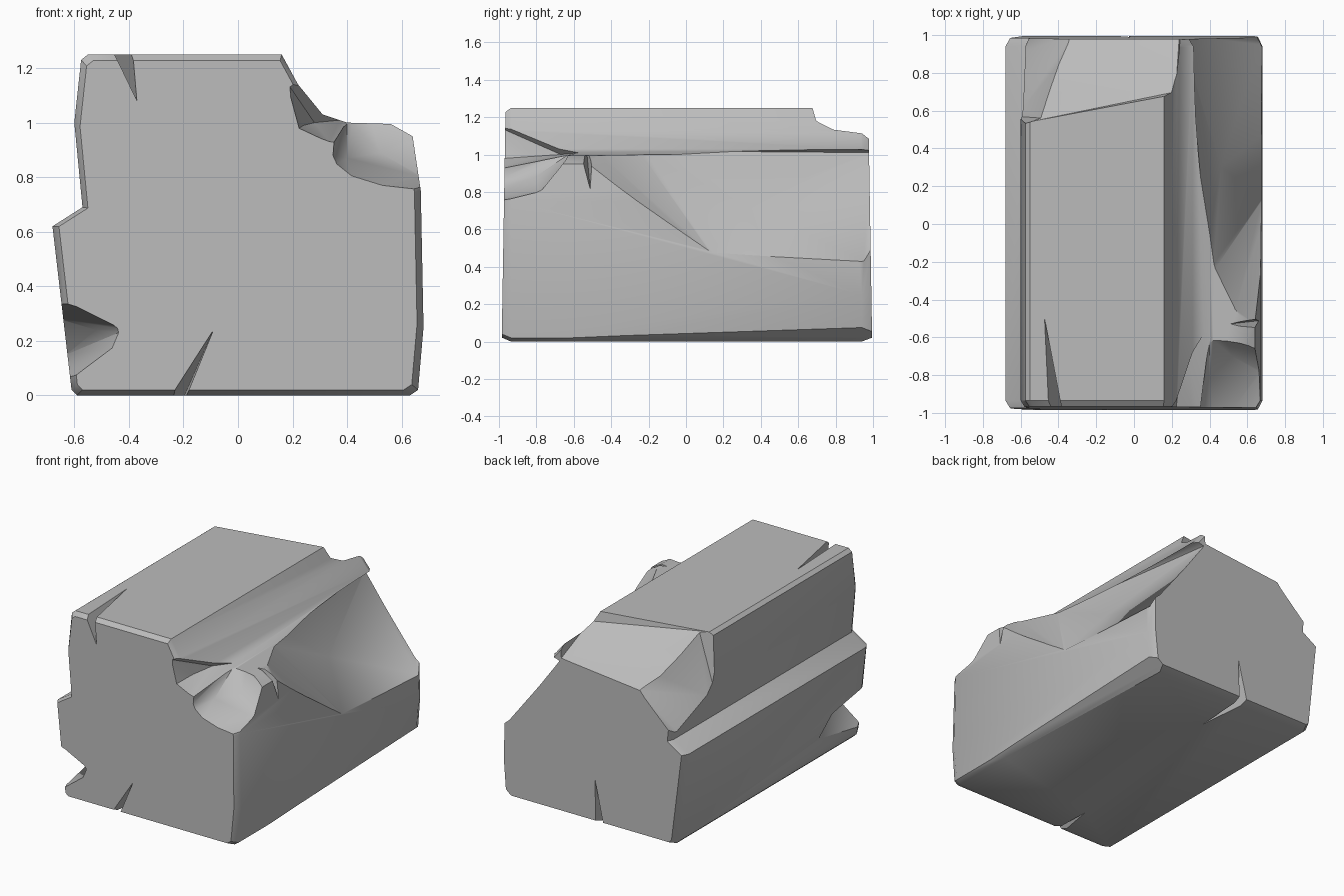
import bpy, bmesh
from mathutils import Vector

cube = bpy.data.objects.get("Cube")
if cube:
    bpy.data.objects.remove(cube, do_unlink=True)

stone = bpy.data.materials.new("grey_stone")
stone.use_nodes = True
GREY = (0.5, 0.5, 0.5, 1)
stone.diffuse_color = GREY
stone.node_tree.nodes["Principled BSDF"].inputs["Base Color"].default_value = GREY


def add_object(name, bm):
    bmesh.ops.recalc_face_normals(bm, faces=bm.faces)
    mesh = bpy.data.meshes.new(name)
    bm.to_mesh(mesh)
    bm.free()
    mesh.materials.append(stone)
    obj = bpy.data.objects.new(name, mesh)
    bpy.context.collection.objects.link(obj)
    return obj


# Stepped block: one outline lofted along y, drawn in a little at both ends
outline = [(-.59, 0), (-.61, .02), (-.68, .62), (-.57, .69), (-.6, 1), (-.575, 1.23),
           (-.55, 1.25), (.16, 1.25), (.22, 1.14), (.31, 1.03), (.4, 1), (.56, .995),
           (.64, .95), (.67, .75), (.68, .25), (.66, .02), (.63, 0)]
sections = [(-.965, .965), (-.935, 1), (.94, 1), (.975, .965)]
bm = bmesh.new()
rings = []
for y, s in sections:
    lean = .02 if abs(y) > .95 else 0
    ring = []
    for x, z in outline:
        shift = lean * (1 - z / 1.25) * (1 if y > 0 else -1)
        ring.append(bm.verts.new((x * s, y + shift, .6 + (z - .6) * s)))
    rings.append(ring)
n = len(outline)
for a, b in zip(rings, rings[1:]):
    for i in range(n):
        bm.faces.new((a[i], a[(i + 1) % n], b[(i + 1) % n], b[i]))
bm.faces.new(rings[0])
bm.faces.new(rings[-1])
block = add_object("stone_block", bm)


def chip(name, points):
    """Break a convex piece off the block."""
    bm = bmesh.new()
    for p in points:
        bm.verts.new(p)
    hull = bmesh.ops.convex_hull(bm, input=bm.verts)
    spare = [v for v in hull["geom_interior"] if isinstance(v, bmesh.types.BMVert)]
    bmesh.ops.delete(bm, geom=spare, context="VERTS")
    cutter = add_object(name, bm)
    cutter.hide_render = True
    mod = block.modifiers.new(name, "BOOLEAN")
    mod.operation = "DIFFERENCE"
    mod.solver = "EXACT"
    mod.object = cutter
    bpy.context.view_layer.objects.active = block
    bpy.ops.object.modifier_apply(modifier=name)
    bpy.data.objects.remove(cutter, do_unlink=True)


def crack(name, mouth, tip, inner, across):
    """Thin wedge: mouth on an edge, tip on one face, inner on the other."""
    m, a = Vector(mouth), Vector(across)
    chip(name, [m - a, m + a, tip, inner])


# Broken back edge of the top
chip("back_chip", [(-.75, .5, 1.27), (-.4, .58, 1.26), (.19, .68, 1.26), (.22, .7, 1.18),
                   (-.3, .8, 1.06), (-.75, 1, .92), (-.34, 1, .97), (.24, 1, 1.02),
                   (-.75, 1.2, .92), (.25, 1.2, 1), (-.75, .5, 1.5), (.25, .68, 1.5),
                   (.25, 1.2, 1.5)])
chip("back_corner_chip", [(-.48, .56, 1.28), (-.6, .52, 1.26), (-.62, .57, .85),
                          (-.68, .88, .63), (-.55, 1, .87), (-.32, 1, .99),
                          (-.9, .5, 1.3), (-.9, .6, .8), (-.8, 1.1, .55), (-.4, 1.1, 1.3)])
# Large break along the back right
chip("right_chip", [(.25, 1, 1.01), (.3, .7, 1.02), (.36, .4, 1.03), (.38, .1, 1.02),
                    (.42, -.25, 1.02), (.53, -.48, 1.02), (.65, -.55, .96),
                    (.46, .3, .74), (.47, .62, .73), (.68, .14, .47), (.68, .63, .51),
                    (.67, .95, .43), (.6, 1, .55), (.9, 1.1, .4), (.9, .1, .4),
                    (.9, -.6, 1.1), (.9, 1.1, 1.2), (.3, 1.1, 1.02)])
# Scooped front right corner, in two tiers
chip("front_corner_chip", [(.35, -1.1, .9), (.33, -1.1, .83), (.43, -1.1, .75), (.7, -1.1, .72),
                           (.4, -.82, .87), (.52, -.7, .89), (.68, -.78, .8), (.68, -.66, .95),
                           (.4, -.6, 1.02), (.9, -.66, 1.1), (.9, -1.1, .72), (.35, -1.1, 1.1)])
chip("front_step_chip", [(.21, -1.1, .97), (.15, -1.1, 1.19), (.24, -.82, .99), (.28, -.67, 1),
                         (.38, -.57, 1.01), (.36, -1.1, .9), (.6, -.64, 1), (.6, -1.1, .9),
                         (.6, -.64, 1.2), (.3, -1.1, 1.25)])
# Bite from the front left edge above the foot
chip("front_left_bite", [(-.57, -1.1, .34), (-.39, -1.1, .25), (-.42, -1.1, .18),
                         (-.54, -1.1, .12), (-.62, -1.1, .03), (-.66, -.6, .28),
                         (-.63, -.5, .15), (-.52, -.8, .24), (-.85, -.6, .34),
                         (-.85, -1.1, .34), (-.85, -1.1, .05), (-.85, -.5, .12)])
# Worn right bottom edge
chip("bottom_edge_chip", [(.64, -1.1, -.01), (.7, -1.1, .02), (.56, 1.1, -.01), (.7, 1.1, .11),
                          (.8, -1.1, -.1), (.8, 1.1, -.1)])
# Front edge of the top
chip("front_top_chip", [(-.6, -1.1, 1.225), (.25, -1.1, 1.17), (.25, -.92, 1.26),
                        (-.6, -.95, 1.26), (-.6, -1.1, 1.4), (.25, -1.1, 1.4)])
# Cracks
crack("front_crack", (-.23, -1.03, -.02), (-.09, -.98, .24), (-.2, -.7, -.01), (.035, 0, 0))
crack("back_crack", (-.06, 1.03, -.02), (-.02, .99, .29), (-.05, .6, -.01), (.035, 0, 0))
crack("top_crack", (-.42, -1, 1.27), (-.37, -.97, 1.08), (-.48, -.47, 1.26), (.04, 0, 0))
crack("side_crack", (.66, -.53, .99), (.68, -.51, .79), (.5, -.53, 1.01), (0, .035, 0))

# Soft shading across shallow breaks, crisp along the edges
bpy.ops.object.select_all(action="DESELECT")
block.select_set(True)
bpy.context.view_layer.objects.active = block
bpy.ops.object.shade_smooth_by_angle(angle=.6)
